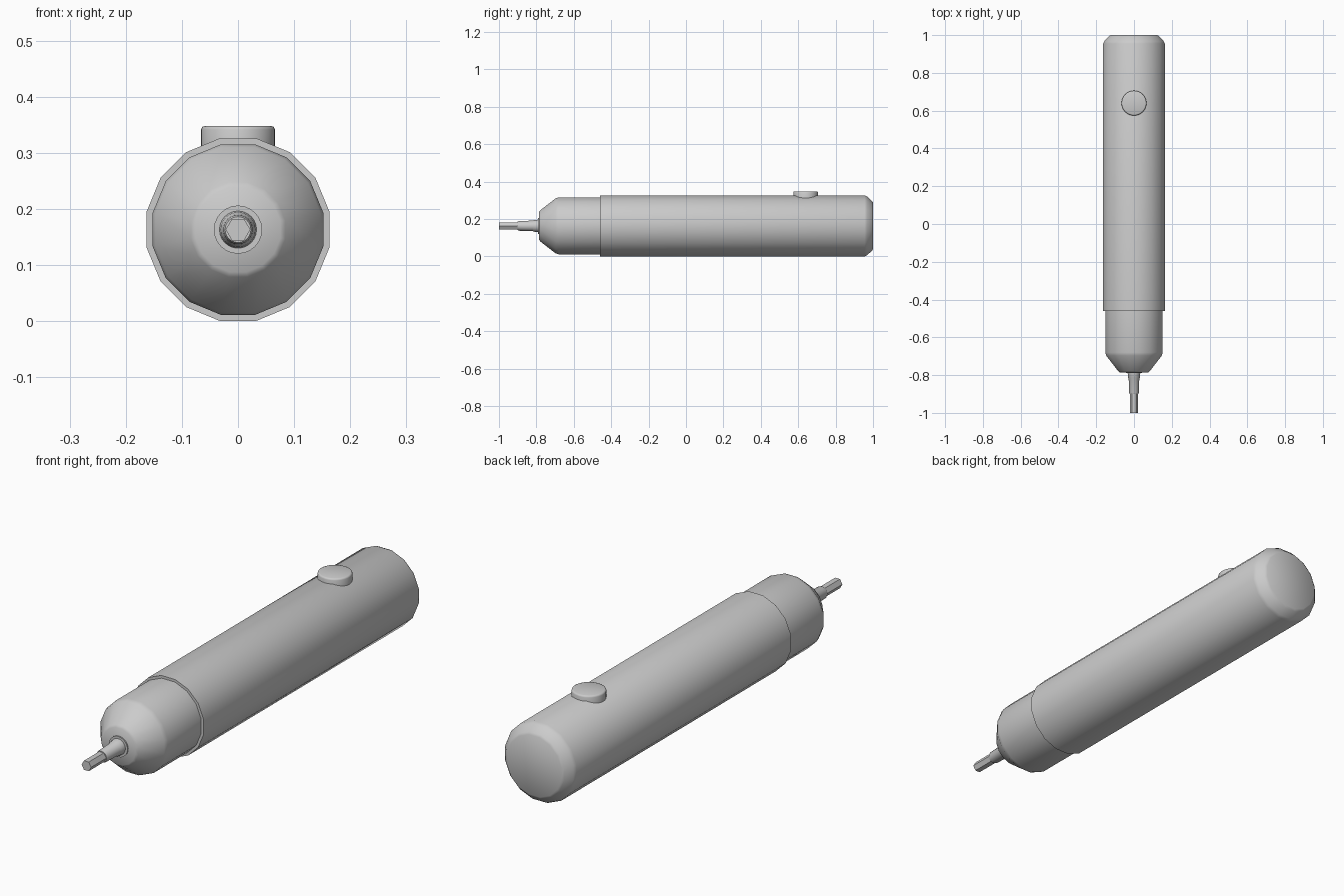
import bpy, bmesh, math

if "Cube" in bpy.data.objects:
    bpy.data.objects.remove(bpy.data.objects["Cube"])

ZC = 0.163  # height of the tool's long axis


def lathe(name, profile, sides, phase=0.0, axis='Y', centre=(0, 0, ZC), angle=30):
    """Capped solid of revolution from (position along axis, radius) pairs."""
    bm = bmesh.new()
    rings = []
    for t, r in profile:
        ring = []
        for i in range(sides):
            a = 2 * math.pi * (i + phase) / sides
            u, v = r * math.cos(a), r * math.sin(a)
            co = (u, t, v) if axis == 'Y' else (u, v, t)
            ring.append(bm.verts.new([c + o for c, o in zip(co, centre)]))
        rings.append(ring)
    for a, b in zip(rings, rings[1:]):
        for i in range(sides):
            j = (i + 1) % sides
            bm.faces.new((a[i], a[j], b[j], b[i]))
    bm.faces.new(rings[0])
    bm.faces.new(rings[-1])
    bmesh.ops.recalc_face_normals(bm, faces=bm.faces[:])
    me = bpy.data.meshes.new(name)
    bm.to_mesh(me)
    bm.free()
    ob = bpy.data.objects.new(name, me)
    bpy.context.collection.objects.link(ob)
    bpy.ops.object.select_all(action='DESELECT')
    ob.select_set(True)
    bpy.context.view_layer.objects.active = ob
    bpy.ops.object.shade_smooth_by_angle(angle=math.radians(angle))
    return ob


# Main handle with a chamfered rear end
lathe("handle", [(-0.46, 0.166), (0.955, 0.166), (0.968, 0.160),
                 (0.994, 0.136), (1.0, 0.127)], 16, 0.5, angle=40)

# Front collar with conical nose
lathe("nose_collar", [(-0.45, 0.155), (-0.68, 0.155), (-0.697, 0.150),
                      (-0.778, 0.086), (-0.785, 0.077)], 16, 0.5, angle=40)

# Bit holder: seat ring, tapered chuck
lathe("seat_ring", [(-0.77, 0.043), (-0.79, 0.043)], 24)
lathe("chuck", [(-0.78, 0.034), (-0.815, 0.031), (-0.82, 0.028),
                (-0.893, 0.026), (-0.9, 0.023)], 24)

# Hexagonal driver bit
lathe("hex_bit", [(-0.89, 0.022), (-1.0, 0.022)], 6)

# Push button on top
lathe("button", [(0.30, 0.066), (0.341, 0.066), (0.346, 0.064), (0.348, 0.059)],
      32, axis='Z', centre=(0, 0.64, 0), angle=50)
